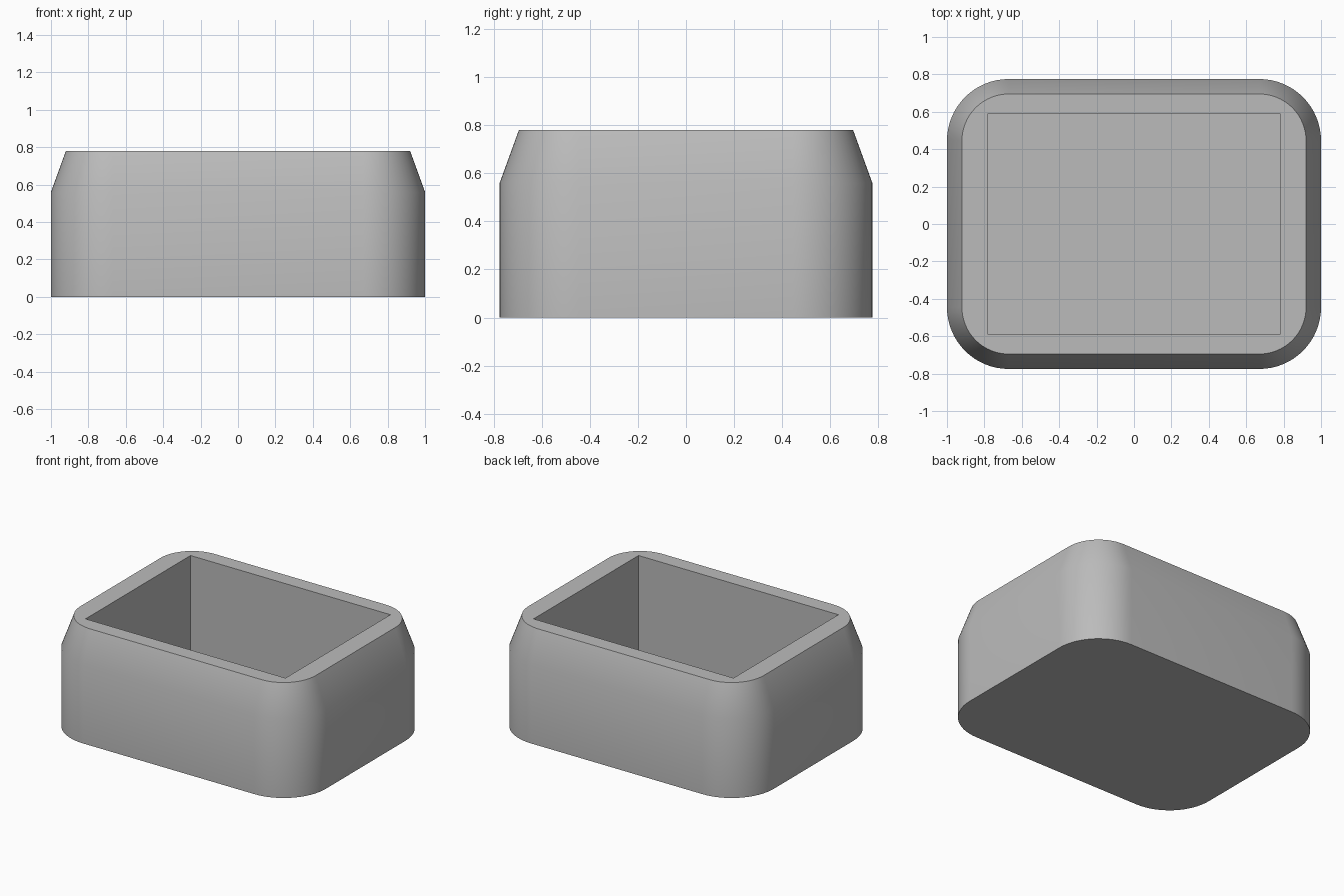
import bpy, bmesh
from math import sin, cos, pi, radians

cube = bpy.data.objects.get("Cube")
if cube:
    bpy.data.objects.remove(cube, do_unlink=True)

grey = bpy.data.materials.new("plain grey")
grey.use_nodes = True
colour = (0.5, 0.5, 0.5, 1)
grey.diffuse_color = colour
grey.node_tree.nodes["Principled BSDF"].inputs["Base Color"].default_value = colour

CORNER_STEPS = 16


def rounded_ring(bm, hx, hy, r, z):
    """Loop of vertices around a rounded rectangle; r = 0 gives sharp corners."""
    ring = []
    steps = CORNER_STEPS if r else 0
    for i, (sx, sy) in enumerate([(1, 1), (-1, 1), (-1, -1), (1, -1)]):
        for s in range(steps + 1):
            a = (i + (s / steps if steps else 0)) * pi / 2
            ring.append(bm.verts.new((sx * (hx - r) + r * cos(a),
                                      sy * (hy - r) + r * sin(a), z)))
    return ring


def bridge(bm, low, high):
    n = len(low)
    for i in range(n):
        j = (i + 1) % n
        bm.faces.new((low[i], low[j], high[j], high[i]))


bm = bmesh.new()

# Outer wall with tapered upper band
base = rounded_ring(bm, 1, 0.775, 0.33, 0)
shoulder = rounded_ring(bm, 1, 0.775, 0.33, 0.56)
top = rounded_ring(bm, 0.92, 0.695, 0.25, 0.78)
bridge(bm, base, shoulder)
bridge(bm, shoulder, top)
bm.faces.new(base[::-1])

# Square cavity with floor
mouth = rounded_ring(bm, 0.783, 0.587, 0, 0.78)
floor = rounded_ring(bm, 0.783, 0.587, 0, 0.1)
bridge(bm, mouth, floor)
bm.faces.new(floor)

# Flat rim: a fan at each corner and a quad along each side
n = CORNER_STEPS + 1
for i in range(4):
    for s in range(CORNER_STEPS):
        bm.faces.new((mouth[i], top[i * n + s], top[i * n + s + 1]))
    j = (i + 1) % 4
    bm.faces.new((mouth[i], top[i * n + n - 1], top[j * n], mouth[j]))

bmesh.ops.recalc_face_normals(bm, faces=bm.faces)
mesh = bpy.data.meshes.new("open_box")
bm.to_mesh(mesh)
bm.free()
mesh.materials.append(grey)
box = bpy.data.objects.new("open_box", mesh)
bpy.context.collection.objects.link(box)

# Smooth the rounded wall, keep rim and cavity edges crisp
bpy.ops.object.select_all(action="DESELECT")
box.select_set(True)
bpy.context.view_layer.objects.active = box
bpy.ops.object.shade_smooth_by_angle(angle=radians(30))
